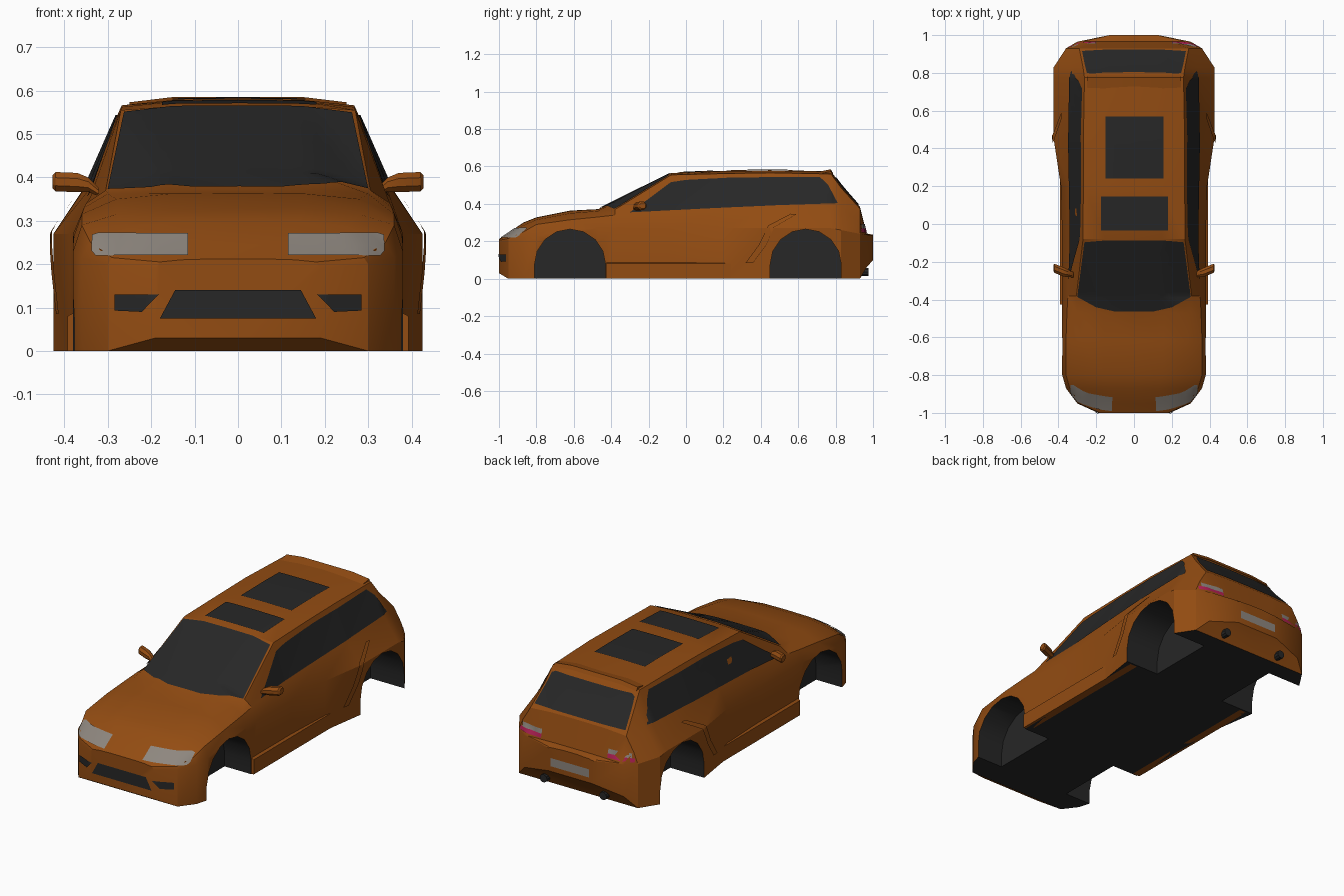
import bpy, bmesh, math
from mathutils import Vector
from mathutils.bvhtree import BVHTree

if "Cube" in bpy.data.objects:
    bpy.data.objects.remove(bpy.data.objects["Cube"])


def material(name, r, g, b):
    m = bpy.data.materials.new(name)
    m.diffuse_color = (r, g, b, 1)
    m.use_nodes = True
    m.node_tree.nodes["Principled BSDF"].inputs["Base Color"].default_value = m.diffuse_color
    return m


ORANGE = material("orange_paint", 0.29, 0.072, 0.006)
DARK = material("dark_glass", 0.02, 0.02, 0.02)
LAMP = material("lamp_grey", 0.27, 0.24, 0.21)
RED = material("tail_red", 0.45, 0.015, 0.09)


def finish(name, bm, mat, mirror=False, smooth=True):
    me = bpy.data.meshes.new(name)
    bm.to_mesh(me)
    bm.free()
    ob = bpy.data.objects.new(name, me)
    bpy.context.collection.objects.link(ob)
    me.materials.append(mat)
    if mirror:
        ob.modifiers.new("mirror", 'MIRROR').use_clip = False
    if smooth:
        bpy.ops.object.select_all(action='DESELECT')
        ob.select_set(True)
        bpy.context.view_layer.objects.active = ob
        bpy.ops.object.shade_smooth_by_angle(angle=math.radians(25))
    return ob


def loft_into(bm, rings):
    loops = [[bm.verts.new(p) for p in r] for r in rings]
    for a, b in zip(loops, loops[1:]):
        n = len(a)
        for i in range(n):
            j = (i + 1) % n
            bm.faces.new((a[i], a[j], b[j], b[i]))
    bm.faces.new(loops[0][::-1])
    bm.faces.new(loops[-1])


def loft(name, rings, mat, mirror=False, smooth=True):
    bm = bmesh.new()
    loft_into(bm, rings)
    bmesh.ops.recalc_face_normals(bm, faces=bm.faces)
    return finish(name, bm, mat, mirror, smooth)


# Body cross-sections: y, floor z, side x, side top z, belt x/z, roof edge x/z, centre z
STATIONS = [
    (-1.00, .03, .19, .19, .18, .205, .13, .21, .212),
    (-.95, 0, .30, .20, .29, .215, .20, .235, .245),
    (-.87, 0, .36, .215, .34, .25, .25, .285, .30),
    (-.80, 0, .38, .23, .36, .29, .28, .315, .328),
    (-.62, 0, .38, .26, .36, .315, .28, .35, .364),
    (-.47, 0, .38, .27, .355, .33, .30, .362, .372),
    (-.38, 0, .38, .27, .35, .34, .305, .37, .416),
    (-.08, 0, .38, .27, .34, .355, .27, .555, .565),
    (.20, 0, .387, .27, .345, .37, .268, .562, .577),
    (.45, 0, .425, .27, .35, .38, .268, .566, .58),
    (.775, 0, .425, .27, .345, .39, .262, .56, .575),
    (.83, 0, .425, .26, .335, .39, .27, .485, .50),
    (.93, 0, .36, .24, .335, .30, .29, .375, .385),
    (.965, .06, .30, .235, .28, .237, .20, .24, .242),
    (1.0, .10, .13, .225, .12, .23, .08, .232, .235),
]


def section(s):
    y, zf, w, zs, xb, zb, xr, zr, zc = s
    half = [(0, zf), (w, zf), (w, zs), (xb, zb), (xr, zr),
            (.55 * xr, zr + .88 * (zc - zr)), (0, zc)]
    full = half + [(-x, z) for x, z in half[-2:0:-1]]
    return [(x, y, z) for x, z in full]


body = loft("body", [section(s) for s in STATIONS], ORANGE, smooth=False)

# Wheel arches, cut from the body
WHEELS = (-.62, .64)
bm = bmesh.new()
for cy in WHEELS:
    arch = [(cy + .19 * math.cos(a), .075 + .19 * math.sin(a))
            for a in [math.pi * i / 8 for i in range(9)]]
    arch = [(cy + .19, -.1)] + arch + [(cy - .19, -.1)]
    for s in (1, -1):
        loft_into(bm, [[(s * x, y, z) for y, z in arch] for x in (.22, .6)])
bmesh.ops.recalc_face_normals(bm, faces=bm.faces)
cutter = finish("arch_cutter", bm, ORANGE, smooth=False)
cutter.hide_render = True
mod = body.modifiers.new("arches", 'BOOLEAN')
mod.operation, mod.solver, mod.object = 'DIFFERENCE', 'EXACT', cutter
bpy.ops.object.select_all(action='DESELECT')
body.select_set(True)
bpy.context.view_layer.objects.active = body
bpy.ops.object.modifier_apply(modifier=mod.name)
bpy.data.objects.remove(cutter)

# Dark floor and wheel wells
body.data.materials.clear()
body.data.materials.append(ORANGE)
body.data.materials.append(DARK)
for p in body.data.polygons:
    c = p.center
    well = any(abs(c.y - cy) < .2 for cy in WHEELS) and abs(c.x) < .345 and c.z < .27
    p.material_index = 1 if well or (p.normal.z < -.9 and c.z < .01) else 0
bpy.ops.object.shade_smooth_by_angle(angle=math.radians(25))

bm = bmesh.new()
bm.from_mesh(body.data)
TREE = BVHTree.FromBMesh(bm)
bm.free()

# Each projection: ray start and ray direction for outline coordinates u, v
RAYS = {
    "front": (lambda u, v: (u, -3, v), Vector((0, 1, 0))),
    "back": (lambda u, v: (u, 3, v), Vector((0, -1, 0))),
    "top": (lambda u, v: (u, v, 3), Vector((0, 0, -1))),
    "side": (lambda u, v: (3, u, v), Vector((-1, 0, 0))),
}


def panel(name, outline, view, mat, mirror=False, off=.004):
    """Thin plate: an outline projected onto the body surface."""
    start, ray = RAYS[view]
    bm = bmesh.new()
    bm.faces.new([bm.verts.new((u, v, 0)) for u, v in outline])
    grid = [i * .03 + .001 for i in range(-34, 35)]
    ys = [s[0] for s in STATIONS]
    for k in (0, 1):
        along_y = (view == "side" and k == 0) or (view == "top" and k == 1)
        lo, hi = min(p[k] for p in outline), max(p[k] for p in outline)
        for g in grid + (ys if along_y else []):
            if lo + .002 < g < hi - .002:
                co, no = [0, 0, 0], [0, 0, 0]
                co[k], no[k] = g, 1
                bmesh.ops.bisect_plane(bm, geom=bm.verts[:] + bm.edges[:] + bm.faces[:],
                                       plane_co=co, plane_no=no)
    lost = []
    for v in bm.verts:
        hit, normal, _, _ = TREE.ray_cast(Vector(start(v.co.x, v.co.y)), ray)
        if hit is None:
            lost.append(v)
        else:
            v.co = hit + (normal if normal.dot(ray) < 0 else -normal) * off
    bmesh.ops.delete(bm, geom=lost, context='VERTS')
    bmesh.ops.triangulate(bm, faces=bm.faces)
    bm.normal_update()
    bmesh.ops.reverse_faces(bm, faces=[f for f in bm.faces if f.normal.dot(ray) > 0])
    return finish(name, bm, mat, mirror)


def sym(pts):
    return pts + [(-x, z) for x, z in reversed(pts)]


def box(x0, x1, z0, z1):
    return [(x0, z0), (x1, z0), (x1, z1), (x0, z1)]


# Glass
panel("windshield", sym([(.1, -.462), (.2, -.44), (.30, -.385), (.262, -.095), (.15, -.085)]), "top", DARK)
panel("rear_window", sym([(.275, .395), (.25, .53), (.23, .54)]), "back", DARK)
panel("side_window", [(-.30, .353), (-.2, .425), (-.08, .515), (0, .527), (.25, .54), (.715, .543),
                      (.76, .50), (.81, .402), (.5, .392), (.1, .374)], "side", DARK, True)
panel("sunroof_front", box(-.175, .18, -.035, .145), "top", DARK)
panel("sunroof_rear", box(-.15, .155, .24, .57), "top", DARK)

# Front lamps and air intakes
panel("headlight", [(.115, .218), (.325, .218), (.335, .23), (.335, .265), (.32, .27), (.115, .268)],
      "front", LAMP, True)
panel("grille", sym([(.18, .075), (.145, .14)]), "front", DARK)
panel("side_intake", [(.22, .09), (.283, .093), (.283, .13), (.182, .13)], "front", DARK, True)

# Tail lamps and number plate
panel("tail_light_red", box(.20, .345, .247, .268), "back", RED, True)
panel("tail_light_clear", box(.20, .33, .268, .292), "back", LAMP, True)
panel("rear_plate", box(-.115, .115, .13, .175), "back", LAMP)

# Rear flare ridge on each side
panel("flare_ridge", [(.32, .085), (.36, .085), (.43, .18), (.47, .27), (.59, .34), (.56, .343),
                      (.44, .28), (.39, .18)], "side", ORANGE, True, .008)

# Side sills
sill = [(.35, 0), (.393, 0), (.393, .08), (.375, .09), (.35, .09)]
loft("sill", [[(x, y, z) for x, z in sill] for y in (-.425, .44)], ORANGE, True)

# Roof spoiler
lip = [(.66, .562), (.775, .585), (.785, .566), (.70, .55)]
loft("spoiler", [[(x, y, z - d) for y, z in lip]
                 for x, d in ((-.25, .012), (-.15, 0), (.15, 0), (.25, .012))], ORANGE)


def octagon(x, y, z, ry, rz):
    return [(x, y + ry * math.cos(a), z + rz * math.sin(a))
            for a in [math.pi / 8 + math.pi / 4 * i for i in range(8)]]


# Door mirrors
loft("door_mirror", [octagon(.32, -.27, .365, .015, .01), octagon(.345, -.262, .383, .02, .018),
                     octagon(.37, -.255, .388, .026, .024), octagon(.42, -.235, .39, .026, .024),
                     octagon(.427, -.232, .39, .018, .017)], ORANGE, True)

# Exhaust pipes
pipe = [[(.18 + .022 * math.cos(a), y, .035 + .022 * math.sin(a))
         for a in [math.pi / 5 * i for i in range(10)]] for y in (.86, .975)]
loft("exhaust", pipe, DARK, True)
